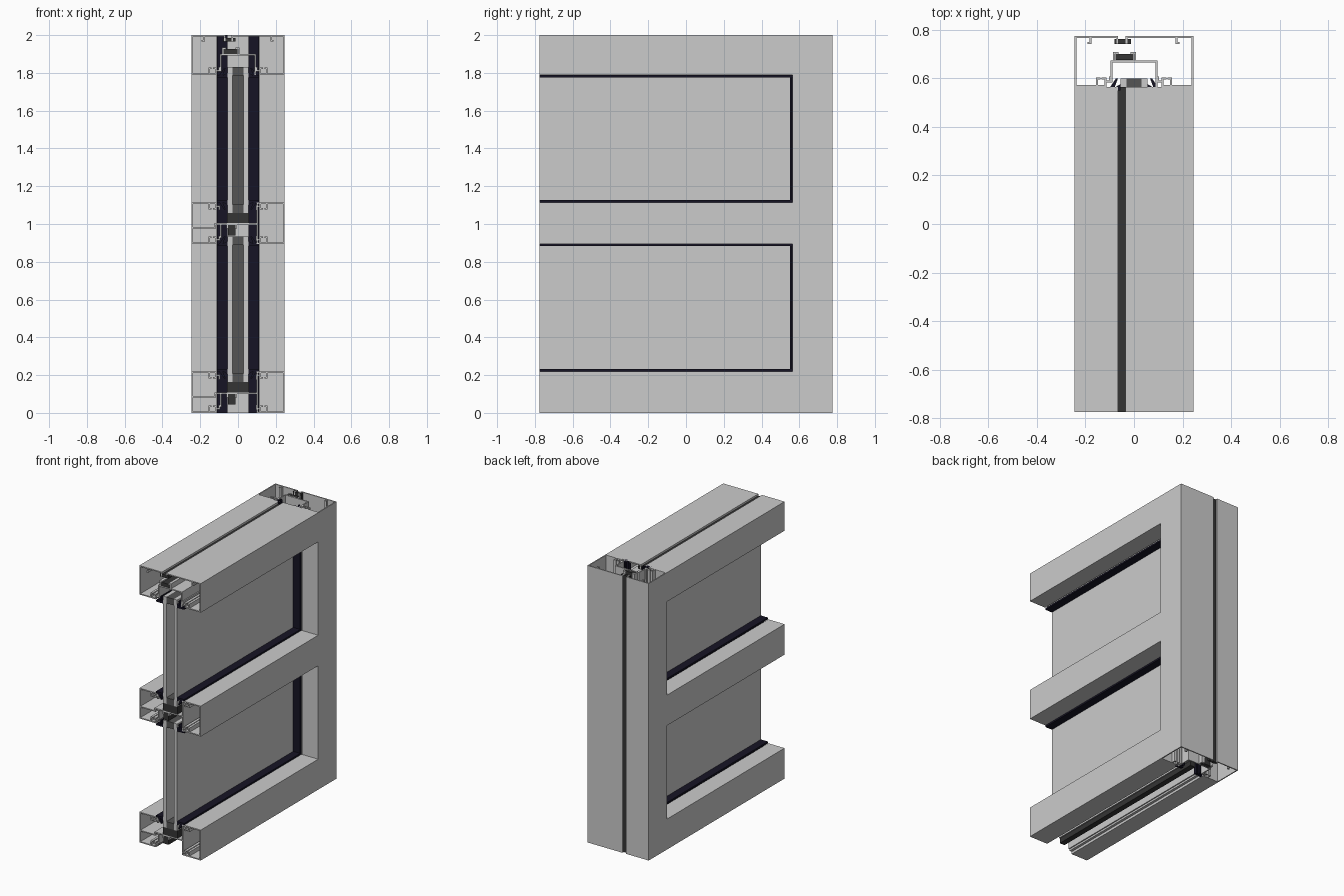
import bpy, bmesh

if "Cube" in bpy.data.objects:
    bpy.data.objects.remove(bpy.data.objects["Cube"])

T = 0.008               # wall thickness of the extrusions
Y0, YJ, YB = -0.775, 0.565, 0.775


def material(name, rgb):
    m = bpy.data.materials.new(name)
    m.diffuse_color = (*rgb, 1)
    m.use_nodes = True
    m.node_tree.nodes["Principled BSDF"].inputs["Base Color"].default_value = m.diffuse_color
    return m


RUBBER = material("rubber", (0.008, 0.007, 0.018))
DARK = material("dark_grey", (0.035, 0.035, 0.035))
SPACER = material("spacer_grey", (0.09, 0.09, 0.09))


def rect(x0, x1, d0, d1):
    return [(x0, d0), (x1, d0), (x1, d1), (x0, d1)]


def walls(*paths):
    """Turn axis-aligned centre lines into rectangles of thickness T."""
    h, out = T / 2, []
    for path in paths:
        for (xa, da), (xb, db) in zip(path, path[1:]):
            out.append(rect(min(xa, xb) - h, max(xa, xb) + h, min(da, db) - h, max(da, db) + h))
    return out


def mirror(polys):
    return [[(-x, d) for x, d in p] for p in polys]


def extrude(name, polys, place, a, b, mat=None):
    """Extrude 2D profiles (x, d) from a to b using a placing function."""
    bm = bmesh.new()
    for p in polys:
        lo = [bm.verts.new(place(x, d, a)) for x, d in p]
        hi = [bm.verts.new(place(x, d, b)) for x, d in p]
        bm.faces.new(lo)
        bm.faces.new(hi[::-1])
        for i in range(len(p)):
            j = (i + 1) % len(p)
            bm.faces.new((lo[j], lo[i], hi[i], hi[j]))
    bmesh.ops.recalc_face_normals(bm, faces=bm.faces)
    me = bpy.data.meshes.new(name)
    bm.to_mesh(me)
    bm.free()
    if mat:
        me.materials.append(mat)
    ob = bpy.data.objects.new(name, me)
    bpy.context.collection.objects.link(ob)
    return ob


def level(z, sign=1):
    """Profile lies in xz, extruded along y."""
    return lambda x, d, t: (x, t, z + sign * d)


def upright(x, d, t):
    """Profile lies in xy measured in from the back face, extruded along z."""
    return (x, YB - d, t)


# Hooked lip that holds a gasket, on the line d, reaching inwards by s
def lip(d, s):
    return walls([(-.152, d), (-.152, d + s * .03), (-.143, d + s * .03)],
                 [(-.118, d), (-.118, d + s * .03), (-.129, d + s * .03)],
                 [(-.118, d + s * .018), (-.1, d + s * .018), (-.1, d + s * .034)])


# Gasket: face strip, stem and sloping fin, outer face at d, reaching inwards by s
def gasket(d, s):
    one = [rect(-.112, -.056, d, d - s * .012),
           [(-.1, d - s * .012), (-.08, d - s * .012), (-.066, d - s * .05), (-.074, d - s * .05)],
           [(-.08, d - s * .012), (-.056, d - s * .012), (-.056, d - s * .026)]]
    return one + mirror(one)


# Perimeter profile shared by the head and the jamb
perimeter = walls(
    [(-.069, .03), (-.069, .004), (-.241, .004), (-.241, .206), (-.118, .206)],
    [(-.031, .03), (-.031, .004), (.241, .004), (.241, .206), (.118, .206)],
    [(-.18, .004), (-.18, .03), (-.188, .03)],
    [(.175, .004), (.175, .03), (.183, .03)],
    [(-.092, .188), (-.092, .105), (.092, .105), (.092, .206)],
    [(-.082, .105), (-.082, .07)], [(.004, .105), (.004, .07)],
    [(-.082, .07), (-.068, .07)], [(-.01, .07), (.004, .07)])
perimeter += lip(.206, -1) + mirror(lip(.206, -1))
breaks = [rect(-.08, -.012, .014, .034), rect(-.076, -.002, .074, .1)]

for name, place, a, b in (("head", level(2, -1), Y0, YJ), ("jamb", upright, 0, 2)):
    extrude(name + "_frame", perimeter, place, a, b)
    extrude(name + "_thermal_break", breaks, place, a, b, DARK)
    extrude(name + "_gaskets", gasket(.225, 1), place, a, b, RUBBER)

# Rail profile shared by the middle rail and the sill
rail = walls(
    [(-.118, .216), (-.241, .216), (-.241, .004), (-.118, .004)],
    [(-.241, .086), (-.12, .086), (-.12, .105), (.101, .105)],
    [(-.092, .105), (-.092, .035)],
    [(.101, .004), (.241, .004), (.241, .216), (.101, .216), (.101, .004)],
    [(-.056, .105), (-.056, .085)], [(-.008, .105), (-.008, .085)])
rail += lip(.216, -1) + lip(.004, 1) + mirror(lip(.216, -1)) + mirror(lip(.004, 1))

for name, z in (("middle_rail", .895), ("sill_rail", 0)):
    place = level(z)
    extrude(name + "_frame", rail, place, Y0, YJ)
    extrude(name + "_thermal_break", [rect(-.052, -.012, .045, .101)], place, Y0, YJ, DARK)
    extrude(name + "_setting_block", [rect(-.058, .058, .109, .163)], place, Y0, YJ, DARK)
    extrude(name + "_upper_gaskets", gasket(.232, 1), place, Y0, YJ, RUBBER)
extrude("middle_rail_lower_gaskets", gasket(-.012, -1), level(.895), Y0, YJ, RUBBER)

# Double glazing units with edge spacers
for name, z0, z1 in (("lower", .163, .935), ("upper", 1.058, 1.83)):
    place = level(0)
    extrude(name + "_glass", [rect(-.056, -.03, z0, z1), rect(.03, .056, z0, z1)], place, Y0, .6)
    extrude(name + "_spacer", [rect(-.03, .03, z0, z0 + .045), rect(-.03, .03, z1 - .045, z1)],
            place, Y0, .555, SPACER)
    extrude(name + "_end_spacer", [rect(-.03, .03, z0, z1)], place, .555, .6, SPACER)
